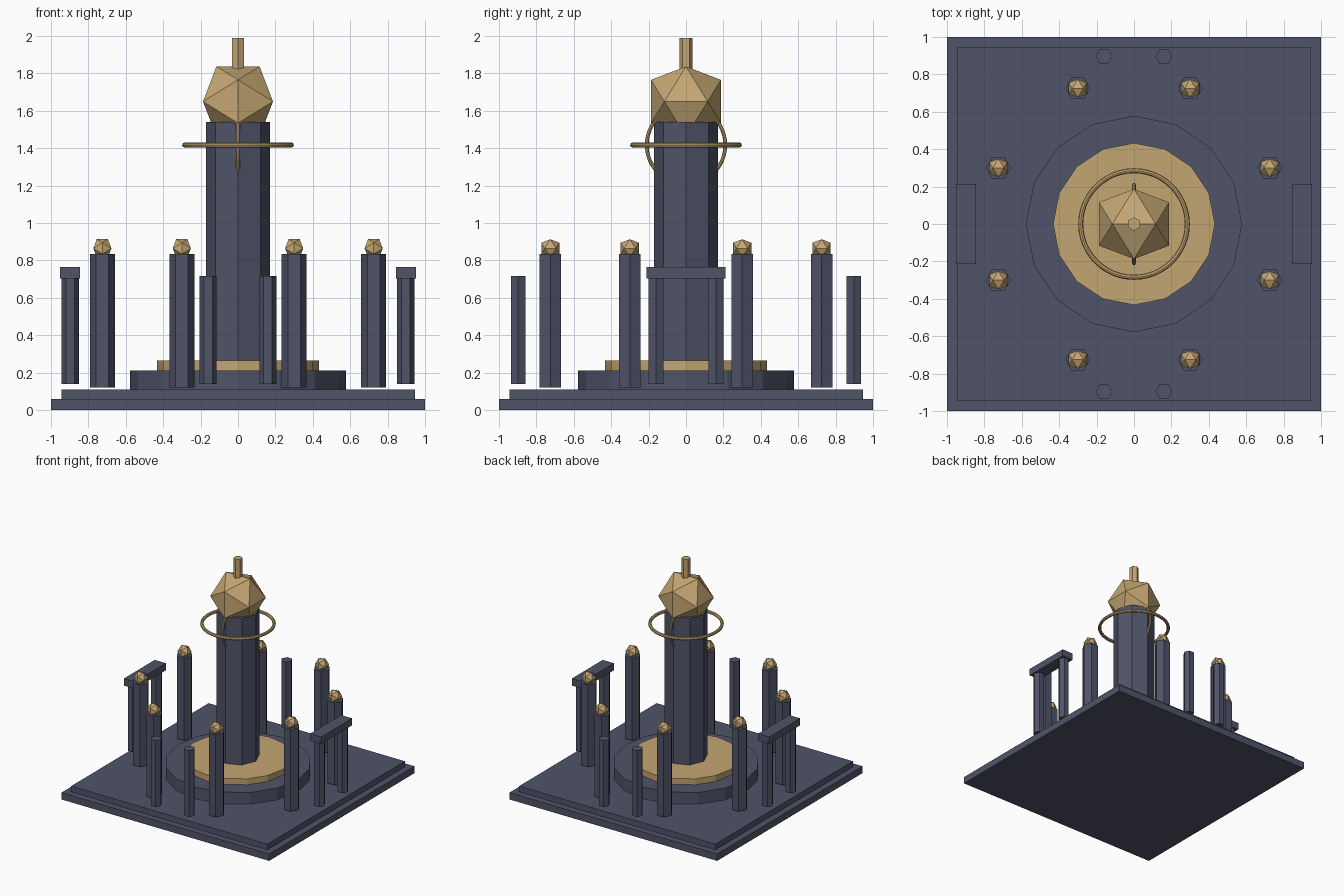
import bpy, bmesh, math
from mathutils import Matrix

if "Cube" in bpy.data.objects:
    bpy.data.objects.remove(bpy.data.objects["Cube"])


def material(name, rgb):
    m = bpy.data.materials.new(name)
    m.diffuse_color = (*rgb, 1)
    m.use_nodes = True
    m.node_tree.nodes["Principled BSDF"].inputs["Base Color"].default_value = m.diffuse_color
    return m


STONE = material("dark_stone", (0.08, 0.088, 0.14))
GOLD = material("gold", (0.55, 0.38, 0.17))


def finish(name, bm, mat):
    bmesh.ops.recalc_face_normals(bm, faces=bm.faces)
    mesh = bpy.data.meshes.new(name)
    bm.to_mesh(mesh)
    bm.free()
    mesh.materials.append(mat)
    ob = bpy.data.objects.new(name, mesh)
    bpy.context.collection.objects.link(ob)
    return ob


def box(name, x, y, z0, z1, sx, sy, mat):
    bm = bmesh.new()
    bmesh.ops.create_cube(bm, size=1, matrix=Matrix.Translation((x, y, (z0 + z1) / 2))
                          @ Matrix.Diagonal((sx, sy, z1 - z0, 1)))
    return finish(name, bm, mat)


def prism(name, x, y, z0, z1, r, sides, mat, start=0.0):
    # upright prism, first corner at angle "start" from +x
    bm = bmesh.new()
    ring = [bm.verts.new((x + r * math.cos(start + math.tau * i / sides),
                          y + r * math.sin(start + math.tau * i / sides), z0))
            for i in range(sides)]
    face = bm.faces.new(ring)
    top = bmesh.ops.extrude_face_region(bm, geom=[face], use_keep_orig=True)["geom"]
    for v in top:
        if isinstance(v, bmesh.types.BMVert):
            v.co.z = z1
    return finish(name, bm, mat)


def gem(name, x, y, z, r, mat):
    # icosahedron standing with a level edge on top, running along x
    bm = bmesh.new()
    a = r / math.sqrt(1 + ((1 + math.sqrt(5)) / 2) ** 2)
    t = a * (1 + math.sqrt(5)) / 2
    for p in (-a, a):
        for q in (-t, t):
            for co in ((p, 0, q), (0, q, p), (q, p, 0)):
                bm.verts.new((x + co[0], y + co[1], z + co[2]))
    bmesh.ops.convex_hull(bm, input=bm.verts[:])
    return finish(name, bm, mat)


def ring(name, z, major, minor, rot):
    bpy.ops.mesh.primitive_torus_add(location=(0, 0, z), rotation=rot, major_radius=major,
                                     minor_radius=minor, major_segments=48, minor_segments=8)
    ob = bpy.context.object
    ob.name = name
    ob.data.materials.append(GOLD)


# stepped base
box("base_slab", 0, 0, 0, 0.06, 2, 2, STONE)
box("upper_slab", 0, 0, 0.06, 0.11, 1.89, 1.89, STONE)
prism("round_plinth", 0, 0, 0.10, 0.212, 0.578, 16, STONE)
prism("gold_plinth", 0, 0, 0.20, 0.264, 0.433, 16, GOLD)

# central tower with gem, spire and rings
prism("tower", 0, 0, 0.25, 1.54, 0.172, 8, STONE)
gem("tower_gem", 0, 0, 1.65, 0.22, GOLD)
prism("spire", 0, 0, 1.82, 1.99, 0.036, 6, GOLD, math.pi / 2)
ring("level_ring", 1.417, 0.285, 0.0135, (0, 0, 0))
ring("upright_ring", 1.417, 0.21, 0.01, (0, math.pi / 2, 0))

# circle of gem-topped pillars
for i in range(8):
    ang = math.pi / 8 + i * math.pi / 4
    px, py = 0.785 * math.cos(ang), 0.785 * math.sin(ang)
    prism(f"pillar_{i}", px, py, 0.12, 0.835, 0.067, 6, STONE)
    gem(f"pillar_gem_{i}", px, py, 0.865, 0.057, GOLD)

# gate posts on all four sides, lintels on left and right
for s in (-1, 1):
    for o in (-0.16, 0.16):
        prism("end_post", o, s * 0.897, 0.14, 0.717, 0.046, 6, STONE)
        prism("side_post", s * 0.897, o, 0.14, 0.717, 0.046, 6, STONE)
    box("side_lintel", s * 0.897, 0, 0.704, 0.765, 0.107, 0.425, STONE)
